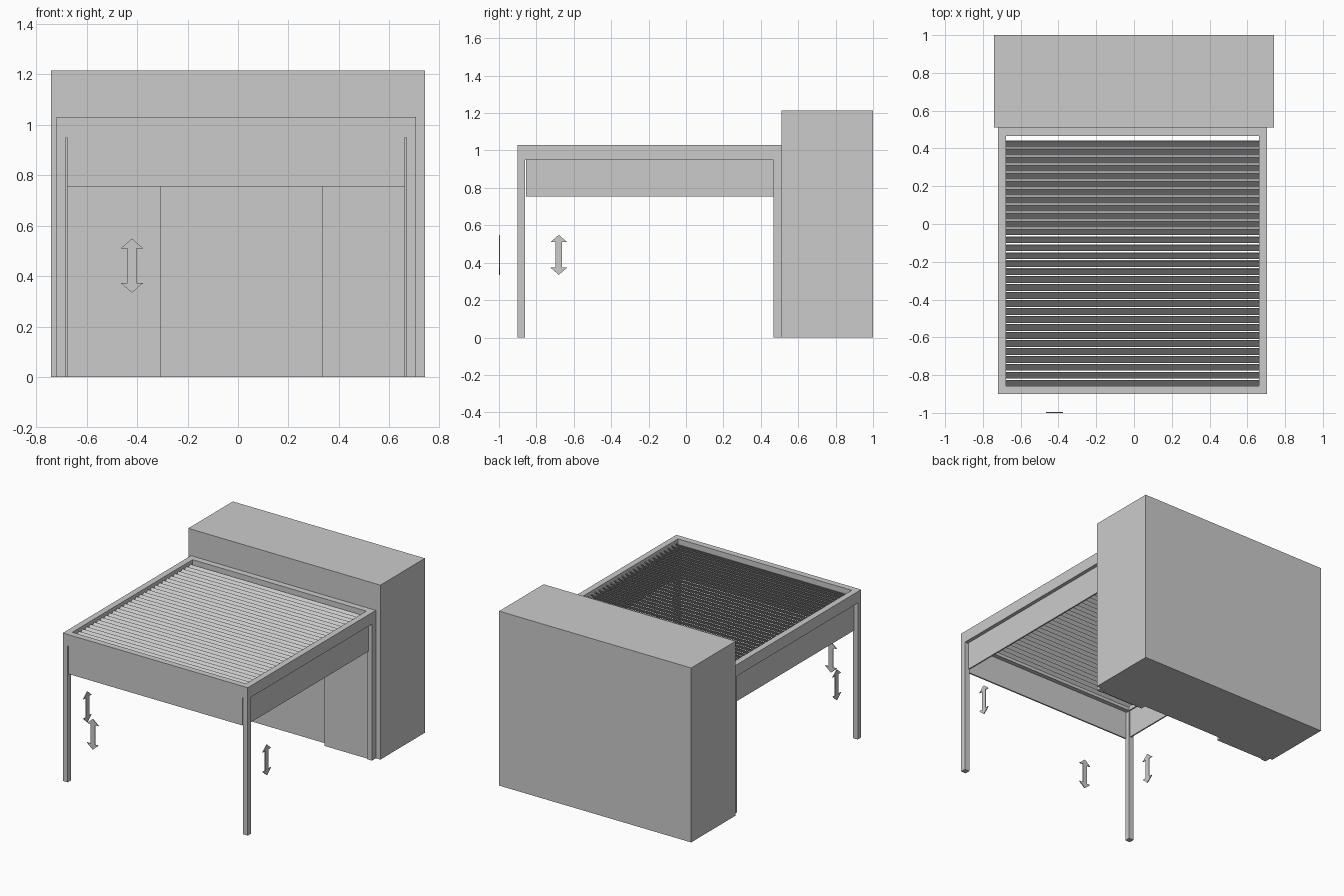
import bpy, bmesh
from math import radians
from mathutils import Matrix, Vector

old = bpy.data.objects.get("Cube")
if old:
    bpy.data.objects.remove(old, do_unlink=True)

grey = bpy.data.materials.new("plain_grey")
grey.use_nodes = True
COLOUR = (0.6, 0.6, 0.6, 1)
grey.diffuse_color = COLOUR
grey.node_tree.nodes["Principled BSDF"].inputs["Base Color"].default_value = COLOUR


def finish(name, bm):
    bmesh.ops.recalc_face_normals(bm, faces=bm.faces)
    mesh = bpy.data.meshes.new(name)
    bm.to_mesh(mesh)
    bm.free()
    mesh.materials.append(grey)
    obj = bpy.data.objects.new(name, mesh)
    bpy.context.collection.objects.link(obj)
    return obj


def box(name, x, y, z):
    """Box from (low, high) ranges on each axis."""
    bm = bmesh.new()
    size = [r[1] - r[0] for r in (x, y, z)]
    mid = Vector([(r[0] + r[1]) / 2 for r in (x, y, z)])
    bmesh.ops.create_cube(bm, size=1, matrix=Matrix.Translation(mid) @ Matrix.Diagonal((*size, 1)))
    return finish(name, bm)


# Overall layout
LEFT, RIGHT = 0.705, -0.72
FRONT, WALL = -0.9, 0.51
BEAM = 0.043
BEAM_Z = (0.95, 1.03)
SCREEN_Z = (0.755, 0.95)
inner_x = (RIGHT + BEAM, LEFT - BEAM)
inner_y = (FRONT + BEAM, WALL - BEAM)

# House block and the two door panels on its front wall
box("house_block", (-0.74, 0.74), (WALL, 1.0), (0, 1.215))
box("right_door_panel", (inner_x[0], -0.305), (0.475, WALL), (0, 0.95))
box("left_door_panel", (0.335, inner_x[1]), (0.475, WALL), (0, 0.95))

# Roof frame: one ring with an open middle
bm = bmesh.new()
rings = []
for z in BEAM_Z:
    for xs, ys in (((RIGHT, LEFT), (FRONT, WALL)), (inner_x, inner_y)):
        rings.append([bm.verts.new((xs[i], ys[j], z)) for i, j in ((0, 0), (1, 0), (1, 1), (0, 1))])
low_out, low_in, top_out, top_in = rings
for a, b in ((low_out, low_in), (top_out, top_in), (low_out, top_out), (low_in, top_in)):
    for i in range(4):
        j = (i + 1) % 4
        bm.faces.new((a[i], a[j], b[j], b[i]))
finish("roof_frame", bm)

# Corner posts
POST = 0.038
for side, x in (("right", (RIGHT, RIGHT + POST)), ("left", (LEFT - POST, LEFT))):
    for end, y in (("front", (FRONT, FRONT + POST)), ("back", (WALL - BEAM, WALL))):
        box(f"{end}_{side}_post", x, y, (0, BEAM_Z[0]))

# Roll-down screens, partly lowered
box("front_screen", inner_x, (FRONT + 0.002, FRONT + 0.012), SCREEN_Z)
for side, x in (("right", RIGHT + 0.025), ("left", LEFT - 0.035)):
    box(f"{side}_screen", (x, x + 0.01), (-0.855, inner_y[1]), SCREEN_Z)

# Tilted roof slats, front edge low
slat = box("roof_slats", inner_x, (-0.025, 0.025), (-0.002, 0.002))
slat.data.transform(Matrix.Rotation(radians(48), 4, "X"))
slat.location = (0, -0.843, 0.99)
rows = slat.modifiers.new("rows", "ARRAY")
rows.count = 31
rows.use_relative_offset = False
rows.use_constant_offset = True
rows.constant_offset_displace = (0, 0.0422, 0)


# Double-headed arrows marking the screen movement
def arrow(name, location, turn):
    quarter = [(0.045, 0.068), (0.018, 0.068)]
    outline = [(0, 0.107)] + quarter + [(x, -z) for x, z in reversed(quarter)]
    outline += [(-x, -z) for x, z in outline]
    bm = bmesh.new()
    face = bm.faces.new([bm.verts.new((x, -0.003, z)) for x, z in outline])
    extruded = bmesh.ops.extrude_face_region(bm, geom=[face])
    moved = [v for v in extruded["geom"] if isinstance(v, bmesh.types.BMVert)]
    bmesh.ops.translate(bm, verts=moved, vec=(0, 0.006, 0))
    obj = finish(name, bm)
    obj.location = location
    obj.rotation_euler.z = radians(turn)


arrow("front_arrow", (-0.42, -0.997, 0.442), 0)
arrow("right_arrow", (-0.685, -0.68, 0.442), 90)
arrow("left_arrow", (0.697, -0.68, 0.442), 90)
